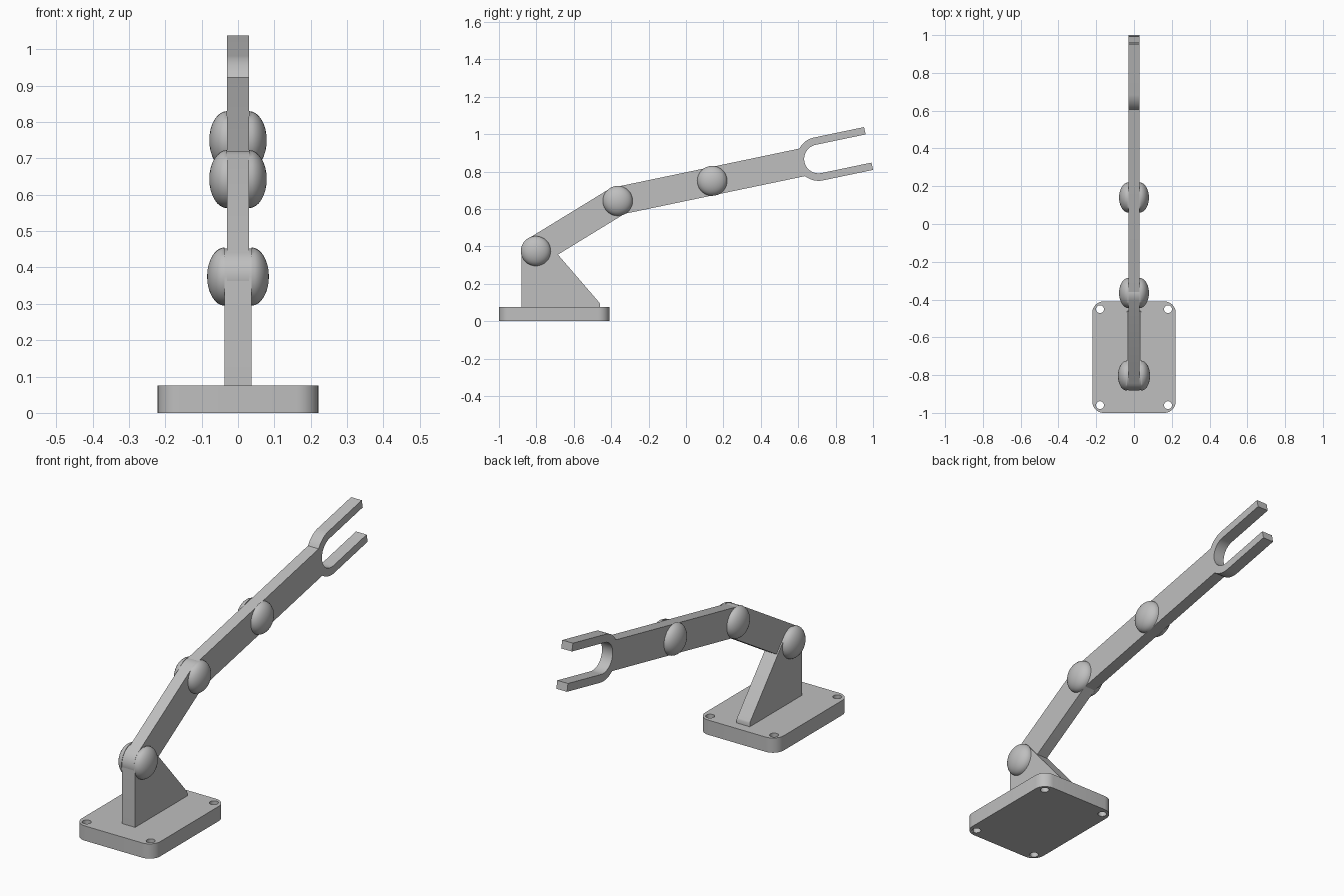
import bpy, bmesh
from math import pi, sin, cos, radians
from mathutils import Matrix, Vector

cube = bpy.data.objects.get("Cube")
if cube:
    bpy.data.objects.remove(cube, do_unlink=True)

grey = bpy.data.materials.new("plain_grey")
grey.use_nodes = True
COLOUR = (0.52, 0.52, 0.52, 1)
grey.diffuse_color = COLOUR
grey.node_tree.nodes["Principled BSDF"].inputs["Base Color"].default_value = COLOUR


def arc(cx, cy, r, a0, a1, n=16):
    """Points on an arc, angles in degrees."""
    angles = [radians(a0 + (a1 - a0) * i / n) for i in range(n + 1)]
    return [(cx + r * cos(a), cy + r * sin(a)) for a in angles]


def add_object(name, bm, angle=30):
    bmesh.ops.recalc_face_normals(bm, faces=bm.faces)
    mesh = bpy.data.meshes.new(name)
    bm.to_mesh(mesh)
    bm.free()
    mesh.materials.append(grey)
    ob = bpy.data.objects.new(name, mesh)
    bpy.context.collection.objects.link(ob)
    bpy.ops.object.select_all(action='DESELECT')
    ob.select_set(True)
    bpy.context.view_layer.objects.active = ob
    bpy.ops.object.shade_smooth_by_angle(angle=radians(angle))
    return ob


def prism(bm, points, low, high, matrix):
    """Extrude a flat outline between two heights, then place it."""
    verts = [bm.verts.new(matrix @ Vector((x, y, low))) for x, y in points]
    face = bm.faces.new(verts)
    out = bmesh.ops.extrude_face_region(bm, geom=[face])
    top = [v for v in out["geom"] if isinstance(v, bmesh.types.BMVert)]
    shift = matrix.to_3x3() @ Vector((0, 0, high - low))
    bmesh.ops.translate(bm, verts=top, vec=shift)


# Maps an outline's (x, y) to the (y, z) plane, thickness along x
SIDE = Matrix(((0, 0, 1, 0), (1, 0, 0, 0), (0, 1, 0, 0), (0, 0, 0, 1)))


def side_plate(name, points, half, matrix=SIDE):
    bm = bmesh.new()
    prism(bm, points, -half, half, matrix)
    return add_object(name, bm)


def link_matrix(start, angle):
    place = Matrix.Translation((start[0], start[1], 0))
    return SIDE @ place @ Matrix.Rotation(angle, 4, 'Z')


shoulder = Vector((-0.803, 0.375))
elbow = Vector((-0.365, 0.643))
wrist = Vector((0.14, 0.75))

# Base plate with rounded corners and four bolt holes
BASE_Y, HALF_X, HALF_Y, CORNER = -0.705, 0.221, 0.295, 0.06
outline = []
for i, (sx, sy) in enumerate([(1, 1), (-1, 1), (-1, -1), (1, -1)]):
    outline += arc(sx * (HALF_X - CORNER), BASE_Y + sy * (HALF_Y - CORNER),
                   CORNER, i * 90, i * 90 + 90, 8)
bm = bmesh.new()
prism(bm, outline, 0, 0.075, Matrix())
base = add_object("base_plate", bm)

bm = bmesh.new()
for sx in (-1, 1):
    for sy in (-1, 1):
        hole = arc(sx * 0.18, BASE_Y + sy * 0.254, 0.021, 0, 360, 24)[:-1]
        prism(bm, hole, -0.05, 0.15, Matrix())
cutter = add_object("hole_cutter", bm)
cutter.hide_render = True
cut = base.modifiers.new("bolt_holes", 'BOOLEAN')
cut.object = cutter
cut.solver = 'EXACT'
bpy.context.view_layer.objects.active = base
bpy.ops.object.modifier_apply(modifier=cut.name)
bpy.data.objects.remove(cutter, do_unlink=True)

# Upright bracket: vertical front, round top, sloping back
bracket = [(-0.88, 0.07), (-0.46, 0.07), (-0.46, 0.092), (-0.464, 0.1)]
bracket += arc(shoulder.x, shoulder.y, 0.077, 41, 180, 20)
side_plate("bracket", bracket, 0.037)

# Upper arm: bar with round ends
span = elbow - shoulder
WIDTH = 0.078
bar = arc(0, 0, WIDTH, 90, 270) + arc(span.length, 0, WIDTH, -90, 90)
side_plate("upper_arm", bar, 0.03,
           link_matrix(shoulder, Vector((1, 0)).angle_signed(span) * -1))

# Forearm ending in a two-pronged fork
FORK, TIP, OUTER, INNER = 1.097, 1.37, 0.117, 0.077
fore = arc(0, 0, 0.075, 90, 270)
fore += arc(FORK, 0, OUTER, 220, 270) + [(TIP, -OUTER), (TIP, -INNER)]
fore += arc(FORK, 0, INNER, 270, 90, 24) + [(TIP, INNER), (TIP, OUTER)]
fore += arc(FORK, 0, OUTER, 90, 140)
side_plate("forearm_fork", fore, 0.03, link_matrix(elbow, radians(11.8)))

# Domed joint caps on both sides of every pivot
joints = [("shoulder", shoulder, 0.037, 0.085),
          ("elbow", elbow, 0.03, 0.079), ("wrist", wrist, 0.03, 0.079)]
for name, centre, inner, outer in joints:
    for side, sx in (("left", 1), ("right", -1)):
        bm = bmesh.new()
        bmesh.ops.create_uvsphere(bm, u_segments=32, v_segments=16, radius=1)
        geom = bm.verts[:] + bm.edges[:] + bm.faces[:]
        bmesh.ops.bisect_plane(bm, geom=geom, plane_co=(0, 0, 0),
                               plane_no=(0, 0, 1), clear_inner=True)
        rim = [e for e in bm.edges if e.is_boundary]
        bmesh.ops.holes_fill(bm, edges=rim)
        bmesh.ops.transform(bm, verts=bm.verts, matrix=Matrix.Translation(
            (sx * inner, centre.x, centre.y)) @ Matrix.Rotation(sx * pi / 2, 4, 'Y')
            @ Matrix.Diagonal((0.08, 0.08, outer - inner, 1)))
        add_object(f"{name}_cap_{side}", bm)
